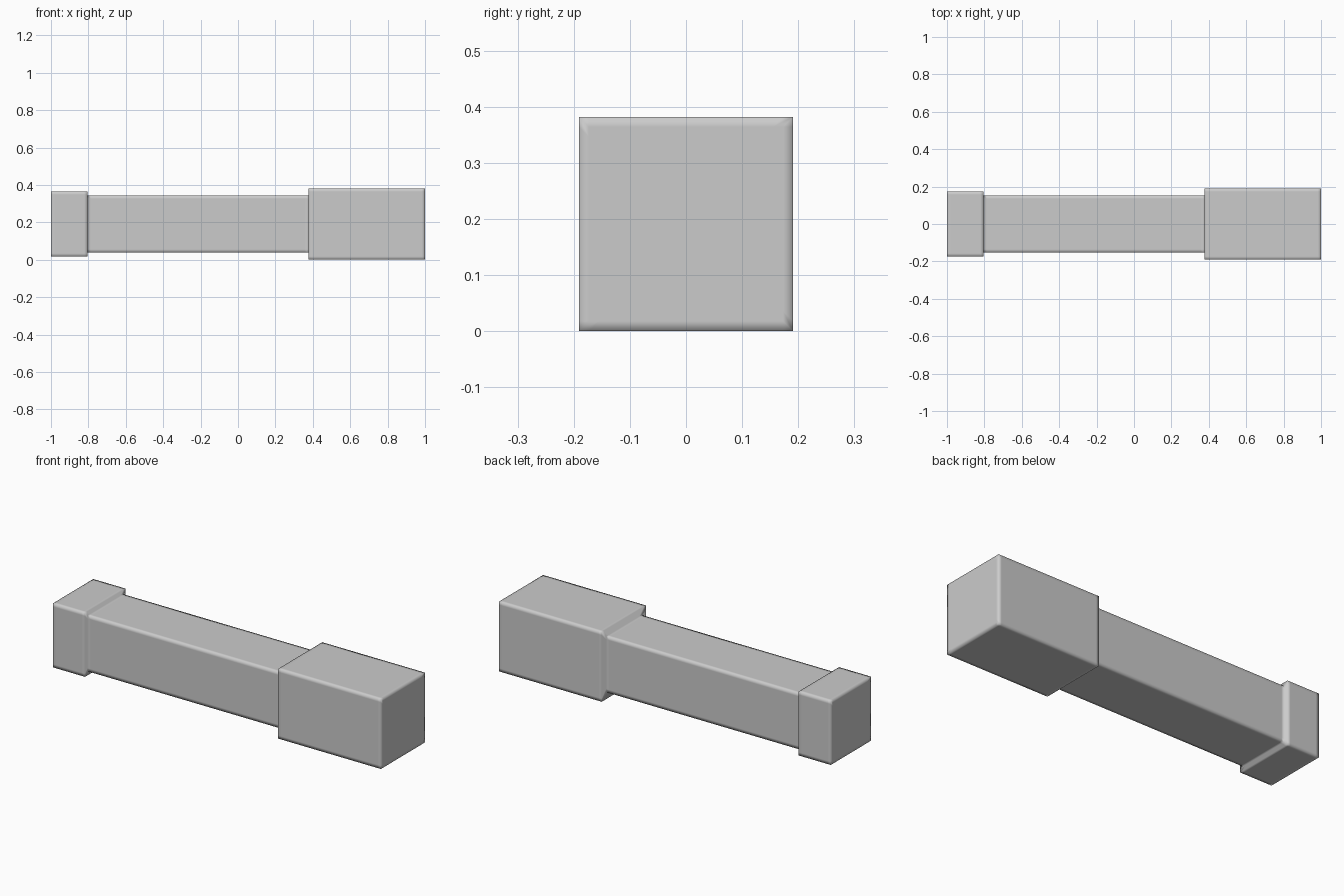
import bpy, bmesh

if "Cube" in bpy.data.objects:
    bpy.data.objects.remove(bpy.data.objects["Cube"])

CZ = 0.191   # height of the centre axis
S = 0.018    # spacing of the support loops that tighten the smooth shading


def ring(bm, x, h):
    """Square cross-section with a support point on each side of every corner."""
    pts = []
    side = [(h, -h), (h, -h + S), (h, h - S)]
    for _ in range(4):
        pts += side
        side = [(-z, y) for y, z in side]
    return [bm.verts.new((x, y, CZ + z)) for y, z in pts]


# Stepped bar: end collar, slim shaft, large grip block (x start, x end, half width)
sections = [(-1.0, -0.805, 0.175), (-0.805, 0.377, 0.153), (0.377, 1.0, 0.191)]

profile = [(-1.0, sections[0][2] - S)]           # inset loop on the left cap
for x0, x1, h in sections:
    profile += [(x0, h), (x0 + S, h), (x1 - S, h), (x1, h)]
profile.append((1.0, sections[-1][2] - S))       # inset loop on the right cap

bm = bmesh.new()
rings = [ring(bm, x, h) for x, h in profile]
for a, b in zip(rings, rings[1:]):
    for i in range(12):
        j = (i + 1) % 12
        bm.faces.new((a[i], a[j], b[j], b[i]))
bm.faces.new(rings[0])
bm.faces.new(rings[-1])
bmesh.ops.recalc_face_normals(bm, faces=bm.faces)
for f in bm.faces:
    f.smooth = True

mesh = bpy.data.meshes.new("stepped_bar")
bm.to_mesh(mesh)
bm.free()
bpy.context.collection.objects.link(bpy.data.objects.new("stepped_bar", mesh))
